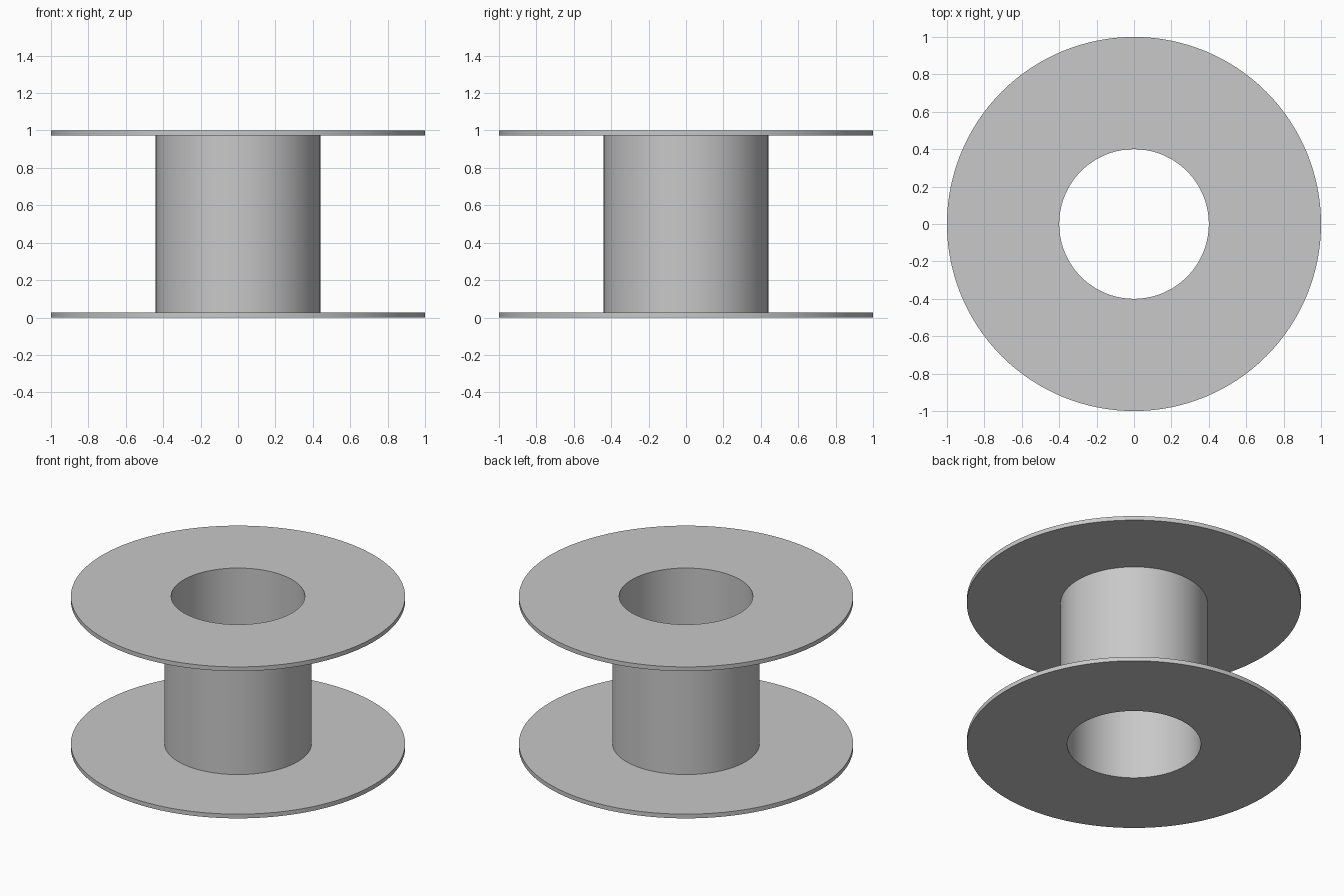
import bpy
import bmesh
from math import cos, sin, tau, radians

cube = bpy.data.objects.get("Cube")
if cube:
    bpy.data.objects.remove(cube, do_unlink=True)

SEGMENTS = 128
RIM, HUB, BORE = 1.0, 0.44, 0.40
HEIGHT, FLANGE = 1.0, 0.028

# Plain grey plastic
grey = bpy.data.materials.new("grey_plastic")
grey.use_nodes = True
colour = (0.58, 0.58, 0.58, 1)
grey.diffuse_color = colour
grey.node_tree.nodes["Principled BSDF"].inputs["Base Color"].default_value = colour


def lathe(name, profile, material):
    """Revolve a closed (radius, height) profile around z."""
    bm = bmesh.new()
    rings = [[bm.verts.new((r * cos(tau * i / SEGMENTS), r * sin(tau * i / SEGMENTS), z))
              for i in range(SEGMENTS)] for r, z in profile]
    for k, ring in enumerate(rings):
        above = rings[(k + 1) % len(rings)]
        for i in range(SEGMENTS):
            j = (i + 1) % SEGMENTS
            bm.faces.new((ring[i], ring[j], above[j], above[i]))
    bmesh.ops.recalc_face_normals(bm, faces=bm.faces)
    mesh = bpy.data.meshes.new(name)
    bm.to_mesh(mesh)
    bm.free()
    mesh.materials.append(material)
    obj = bpy.data.objects.new(name, mesh)
    bpy.context.collection.objects.link(obj)
    bpy.ops.object.select_all(action="DESELECT")
    obj.select_set(True)
    bpy.context.view_layer.objects.active = obj
    bpy.ops.object.shade_smooth_by_angle(angle=radians(30))
    return obj


# Spool: lower flange, hollow hub and upper flange as one closed shell
lower = [(BORE, 0), (RIM, 0), (RIM, FLANGE), (HUB, FLANGE)]
upper = [(r, HEIGHT - z) for r, z in reversed(lower)]
lathe("spool", lower + upper, grey)
